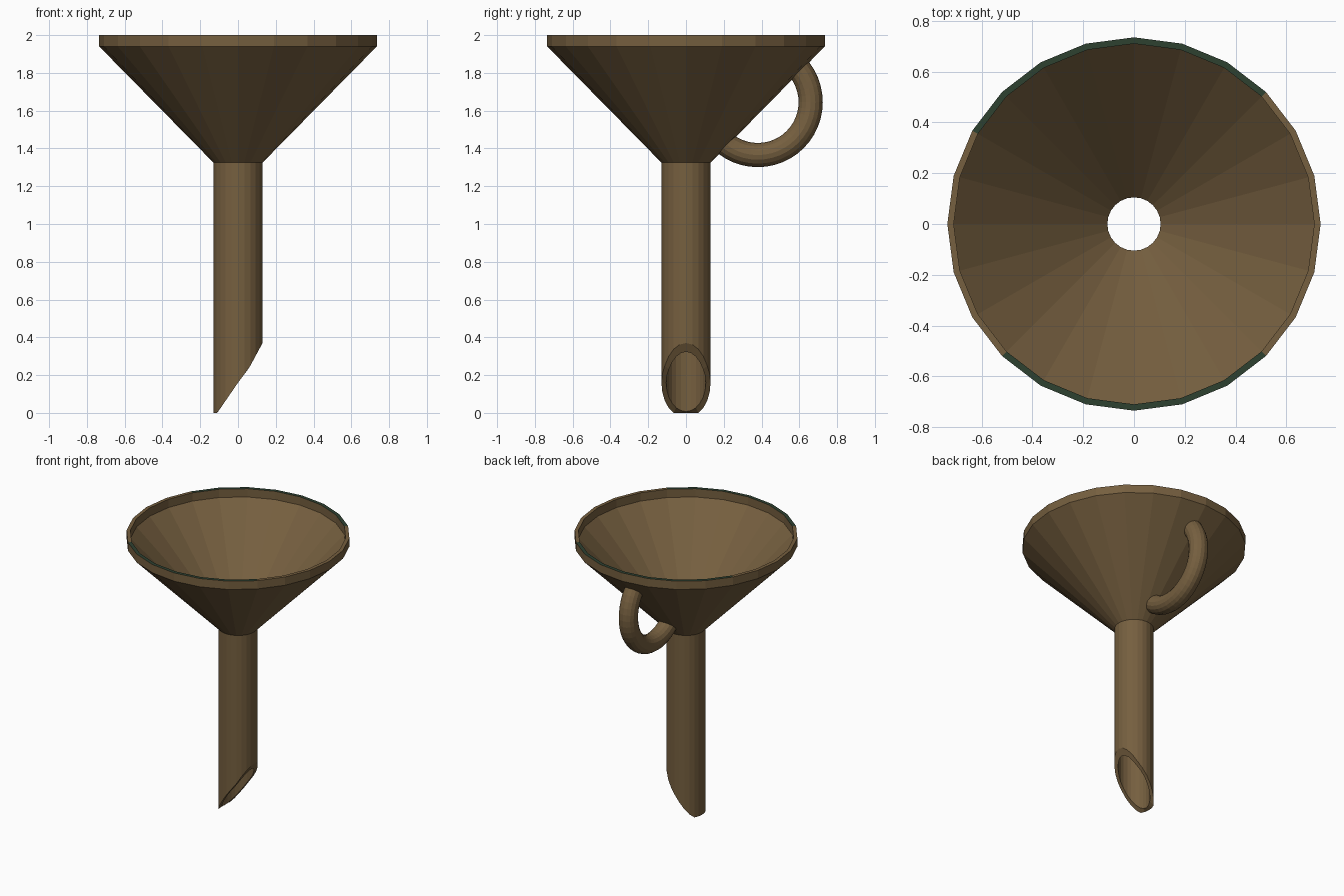
import bpy, bmesh
from math import sin, cos, pi, tau, degrees
from mathutils import Vector, Matrix

if "Cube" in bpy.data.objects:
    bpy.data.objects.remove(bpy.data.objects["Cube"])

SIDES = 24
RIM_R, RIM_Z = 0.735, 1.94
NECK_R, NECK_Z = 0.13, 1.325
WALL = 0.025


def make_material(name, color):
    mat = bpy.data.materials.new(name)
    mat.use_nodes = True
    mat.diffuse_color = color
    mat.node_tree.nodes["Principled BSDF"].inputs["Base Color"].default_value = color
    return mat


brown = make_material("brown", (0.18, 0.115, 0.05, 1))
green = make_material("dark green", (0.027, 0.052, 0.03, 1))


def finish(bm, name, *materials):
    mesh = bpy.data.meshes.new(name)
    bm.to_mesh(mesh)
    bm.free()
    for mat in materials:
        mesh.materials.append(mat)
    obj = bpy.data.objects.new(name, mesh)
    bpy.context.collection.objects.link(obj)
    return obj


def revolve(profile):
    """Sweep (radius, height) points round z; height may be a function of x."""
    bm = bmesh.new()
    columns = []
    for i in range(SIDES):
        a = tau * i / SIDES
        column = []
        for r, z in profile:
            x = r * cos(a)
            column.append(bm.verts.new((x, r * sin(a), z(x) if callable(z) else z)))
        columns.append(column)
    for i, a in enumerate(columns):
        b = columns[(i + 1) % SIDES]
        for j in range(len(profile) - 1):
            bm.faces.new((a[j], b[j], b[j + 1], a[j + 1]))
    return bm


# Bowl: outer cone, upright rim, inner cone; green arcs on the rim's top
bm = revolve([(NECK_R, NECK_Z), (RIM_R, RIM_Z), (RIM_R, 2.0),
              (RIM_R - WALL, 2.0), (RIM_R - WALL, RIM_Z), (NECK_R - WALL, NECK_Z)])
for f in bm.faces:
    c = f.calc_center_median()
    if c.z > 1.99:
        angle = degrees(Vector((1, 0)).angle_signed(c.xy)) * -1 % 360
        f.material_index = int(45 < angle < 150 or 225 < angle < 315)
finish(bm, "funnel_bowl", brown, green)


# Spout: straight tube with a slanted, slightly curved tip
def tip(x):
    points = [(-0.14, 0), (-0.11, 0), (0, 0.16), (0.06, 0.24), (0.13, 0.37)]
    for (x0, z0), (x1, z1) in zip(points, points[1:]):
        if x <= x1:
            return z0 + (z1 - z0) * (x - x0) / (x1 - x0)
    return points[-1][1]


bm = revolve([(NECK_R - WALL, NECK_Z), (NECK_R - WALL, tip),
              (NECK_R, tip), (NECK_R, NECK_Z)])
finish(bm, "spout", brown)

# Handle: ring behind the bowl, trimmed inside the cone wall
MAJOR, MINOR, STEPS, RING = 0.28, 0.064, 48, 16
bm = bmesh.new()
rings = []
for i in range(STEPS):
    turn = Matrix.Rotation(tau * i / STEPS, 3, 'X')
    rings.append([bm.verts.new(Vector((0, 0.38, 1.645)) + turn @ Vector(
        (MINOR * sin(tau * j / RING), MAJOR + MINOR * cos(tau * j / RING), 0)))
        for j in range(RING)])
for i, a in enumerate(rings):
    b = rings[(i + 1) % STEPS]
    for j in range(RING):
        k = (j + 1) % RING
        bm.faces.new((a[j], a[k], b[k], b[j]))
slope = Vector((0, RIM_R - NECK_R, RIM_Z - NECK_Z))
outward = Vector((0, slope.z, -slope.y))
bmesh.ops.bisect_plane(bm, geom=bm.verts[:] + bm.edges[:] + bm.faces[:],
                       plane_co=(0, NECK_R - 0.017, NECK_Z), plane_no=outward,
                       clear_inner=True)
bmesh.ops.holes_fill(bm, edges=[e for e in bm.edges if e.is_boundary])
bmesh.ops.recalc_face_normals(bm, faces=bm.faces)
finish(bm, "handle", brown)
